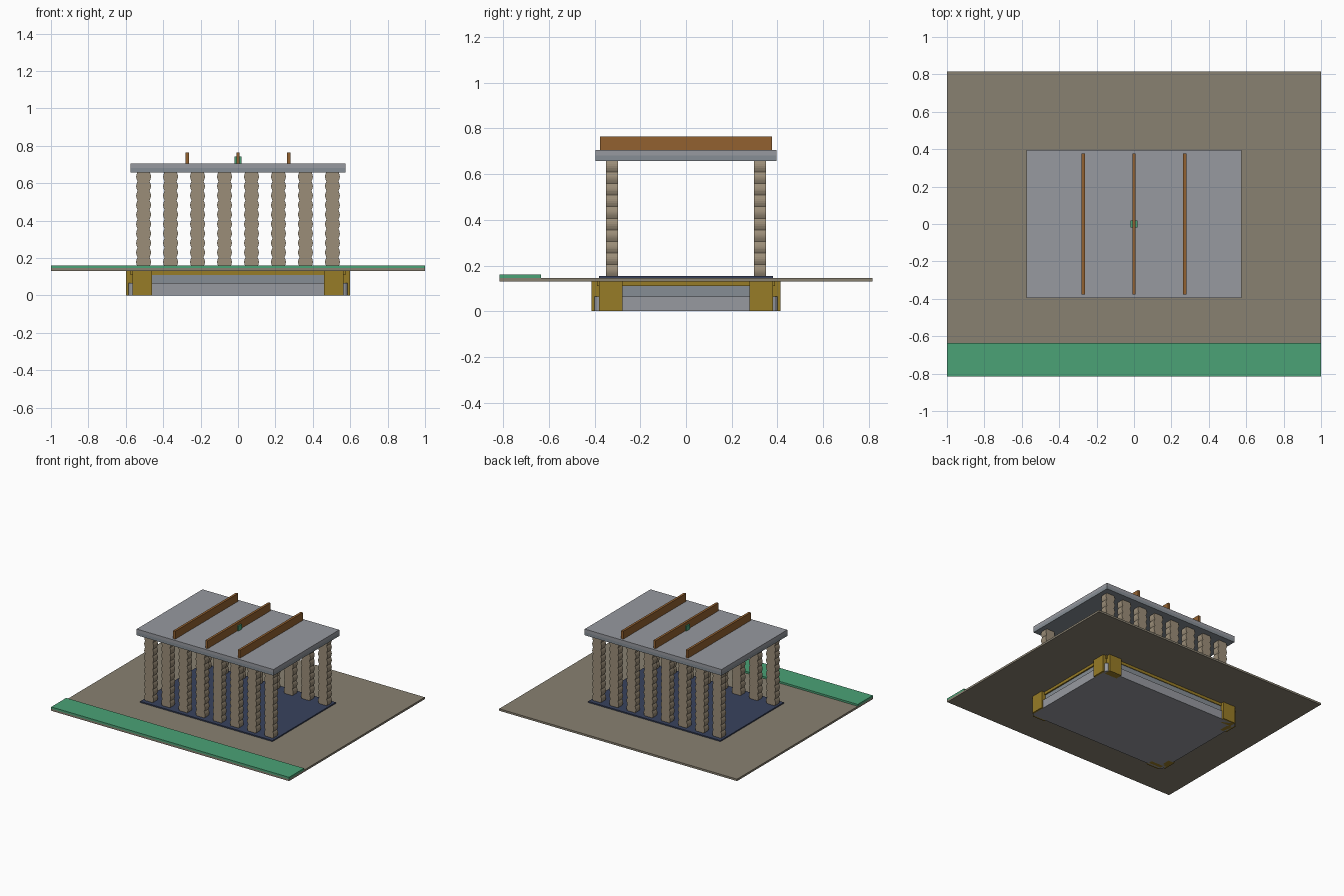
import bpy, bmesh, math

if "Cube" in bpy.data.objects:
    bpy.data.objects.remove(bpy.data.objects["Cube"])


def material(name, rgb):
    m = bpy.data.materials.new(name)
    m.diffuse_color = (*rgb, 1)
    m.use_nodes = True
    m.node_tree.nodes["Principled BSDF"].inputs["Base Color"].default_value = m.diffuse_color
    return m


STONE = material("stone", (0.25, 0.22, 0.165))
TAN = material("tan", (0.33, 0.27, 0.19))
GOLD = material("gold", (0.31, 0.20, 0.02))
GREY = material("grey", (0.31, 0.32, 0.35))
SLATE = material("slate", (0.24, 0.27, 0.30))
BLUE = material("dark_blue", (0.04, 0.055, 0.11))
WOOD = material("wood", (0.29, 0.12, 0.03))
GREEN = material("green", (0.07, 0.36, 0.18))


def finish(name, bm, mat):
    bmesh.ops.recalc_face_normals(bm, faces=bm.faces)
    me = bpy.data.meshes.new(name)
    bm.to_mesh(me)
    bm.free()
    ob = bpy.data.objects.new(name, me)
    me.materials.append(mat)
    bpy.context.collection.objects.link(ob)
    return ob


def box(name, x, y, z, mat, corner=0):
    """Box from (min, max) ranges, optionally with rounded vertical corners."""
    bm = bmesh.new()
    bmesh.ops.create_cube(bm, size=1)
    for v in bm.verts:
        v.co = [r[0] + (c + 0.5) * (r[1] - r[0]) for c, r in zip(v.co, (x, y, z))]
    if corner:
        edges = [e for e in bm.edges
                 if abs(e.verts[0].co.z - e.verts[1].co.z) > 1e-4]
        bmesh.ops.bevel(bm, geom=edges, offset=corner, segments=3,
                        profile=0.5, affect='EDGES')
    return finish(name, bm, mat)


def sym(a):
    return (-a, a)


# Stepped base under the ground plate
box("base_lower", sym(0.585), sym(0.40), (0, 0.065), GREY, 0.02)
box("base_upper", sym(0.565), sym(0.385), (0.065, 0.11), SLATE, 0.02)
box("base_trim", sym(0.575), sym(0.39), (0.11, 0.132), GOLD)

# Pairs of gold plates wrapping each base corner
for sx in (-1, 1):
    for sy in (-1, 1):
        box("corner_plate_front", sorted((sx * 0.46, sx * 0.565)),
            sorted((sy * 0.36, sy * 0.413)), (0, 0.132), GOLD)
        box("corner_plate_side", sorted((sx * 0.545, sx * 0.598)),
            sorted((sy * 0.278, sy * 0.38)), (0, 0.132), GOLD)

# Ground plate, front lawn strip and floor
box("ground_plate", sym(1), sym(0.815), (0.131, 0.146), STONE)
box("lawn_strip", sym(1), (-0.815, -0.635), (0.146, 0.16), GREEN)
box("floor", sym(0.556), sym(0.38), (0.146, 0.155), BLUE)


# Rippled columns: a wavy outline extruded along y
def column(name, cx, cy):
    z0, z1, waves, per = 0.153, 0.66, 10, 6
    n = waves * per
    side = []
    for i in range(n + 1):
        t = i / n
        half = 0.032 + 0.0075 * abs(math.sin(math.pi * t * waves))
        side.append((half, z0 + (z1 - z0) * t))
    bm = bmesh.new()
    rows = [[bm.verts.new((cx + sx * h, cy + sy * 0.026, z))
             for sx, sy in ((-1, -1), (1, -1), (1, 1), (-1, 1))] for h, z in side]
    for a, b in zip(rows, rows[1:]):
        for k in range(4):
            bm.faces.new((a[k], a[(k + 1) % 4], b[(k + 1) % 4], b[k]))
    bm.faces.new(rows[0])
    bm.faces.new(rows[-1])
    finish(name, bm, TAN)


for cy in (-0.323, 0.323):
    for i in range(8):
        column("column", -0.505 + i * 1.01 / 7, cy)

# Two-layer roof slab
box("roof_lower", sym(0.575), sym(0.395), (0.658, 0.682), SLATE)
box("roof_upper", sym(0.575), sym(0.395), (0.682, 0.705), GREY)

# Roof fins and small centre block
for x in (-0.272, 0, 0.272):
    box("roof_fin", (x - 0.009, x + 0.009), sym(0.377), (0.70, 0.765), WOOD)
box("roof_block", sym(0.019), sym(0.019), (0.70, 0.742), GREEN)
